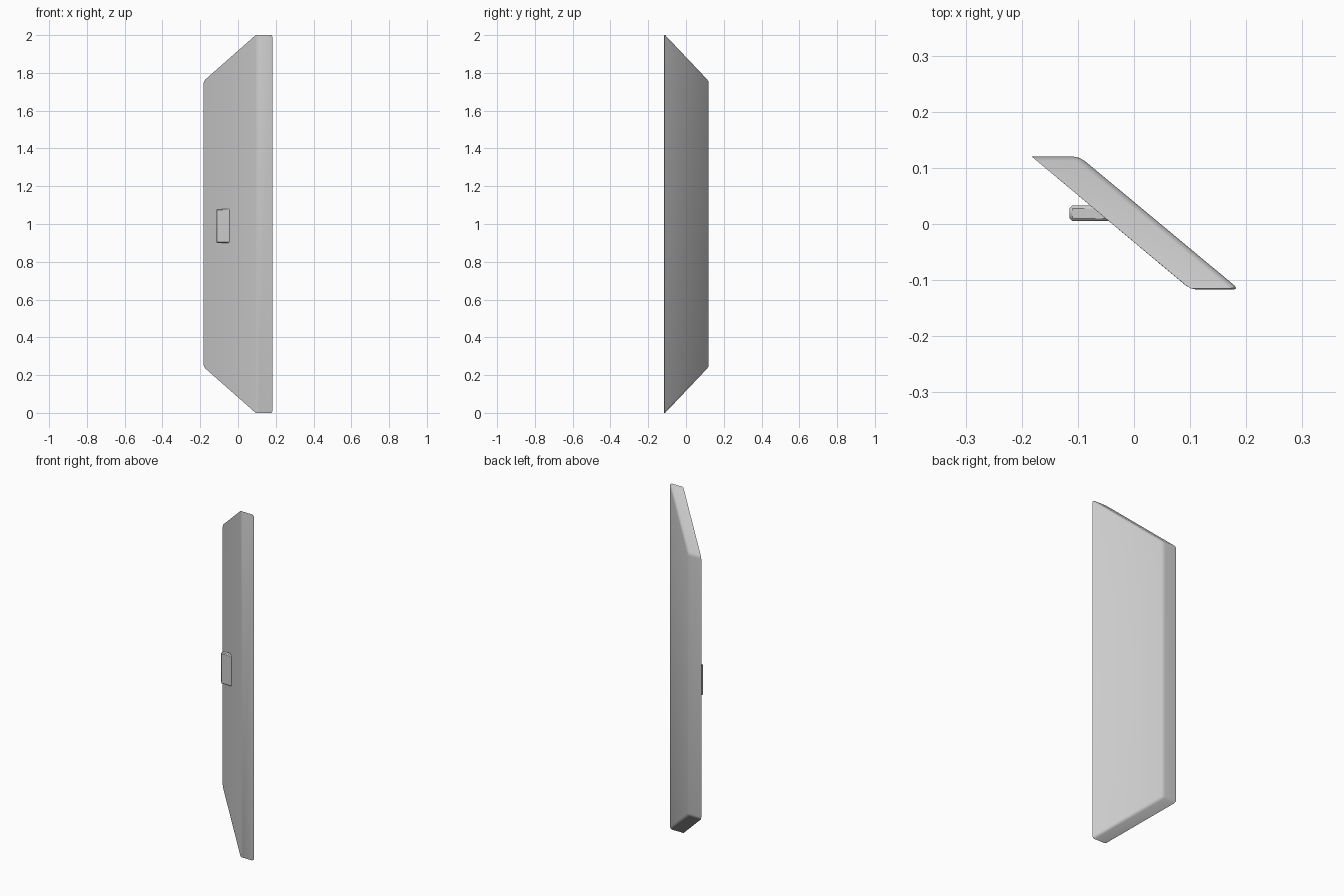
import bpy, bmesh, math

if "Cube" in bpy.data.objects:
    bpy.data.objects.remove(bpy.data.objects["Cube"])

grey = bpy.data.materials.new("light grey")
grey.use_nodes = True
colour = (0.6, 0.6, 0.6, 1)
grey.diffuse_color = colour
grey.node_tree.nodes["Principled BSDF"].inputs["Base Color"].default_value = colour


def prism(name, outline, low, high, keep, width, segments):
    """Extrude a plan outline between two height rules, then round chosen edges."""
    bm = bmesh.new()
    bottom = [bm.verts.new((x, y, low(y))) for x, y in outline]
    top = [bm.verts.new((x, y, high(y))) for x, y in outline]
    bm.faces.new(bottom[::-1])
    bm.faces.new(top)
    n = len(outline)
    for i in range(n):
        j = (i + 1) % n
        bm.faces.new((bottom[i], bottom[j], top[j], top[i]))
    bm.normal_update()
    edges = [e for e in bm.edges if keep(e)]
    bmesh.ops.bevel(bm, geom=edges, offset=width, segments=segments,
                    profile=0.5, affect='EDGES')
    mesh = bpy.data.meshes.new(name)
    bm.to_mesh(mesh)
    bm.free()
    mesh.materials.append(grey)
    obj = bpy.data.objects.new(name, mesh)
    bpy.context.collection.objects.link(obj)
    bpy.context.view_layer.objects.active = obj
    obj.select_set(True)
    bpy.ops.object.shade_smooth_by_angle(angle=math.radians(40))
    obj.select_set(False)
    return obj


FRONT, BACK = -0.117, 0.12


def slope(y):
    """Drop of the slanted ends from the front edge towards the back."""
    return 0.25 * (y - FRONT) / (BACK - FRONT) - 0.007


def rounded(edge):
    """The slanted inner face keeps crisp edges, except along the front strip."""
    inner = any(f.normal.x < -0.3 and f.normal.y < -0.3 for f in edge.link_faces)
    front = any(f.normal.y < -0.95 for f in edge.link_faces)
    return front and abs(edge.verts[0].co.z - edge.verts[1].co.z) > 1 or not inner


# Slanted panel with tapering ends
prism("panel",
      [(0.101, FRONT), (0.188, FRONT), (-0.097, BACK), (-0.182, BACK)],
      slope, lambda y: 2 - slope(y), rounded, 0.011, 2)

# Small tab standing out of the inner face
prism("tab",
      [(-0.115, 0.005), (-0.01, 0.005), (-0.01, 0.033), (-0.115, 0.033)],
      lambda y: 0.9, lambda y: 1.08, lambda e: True, 0.005, 1)
